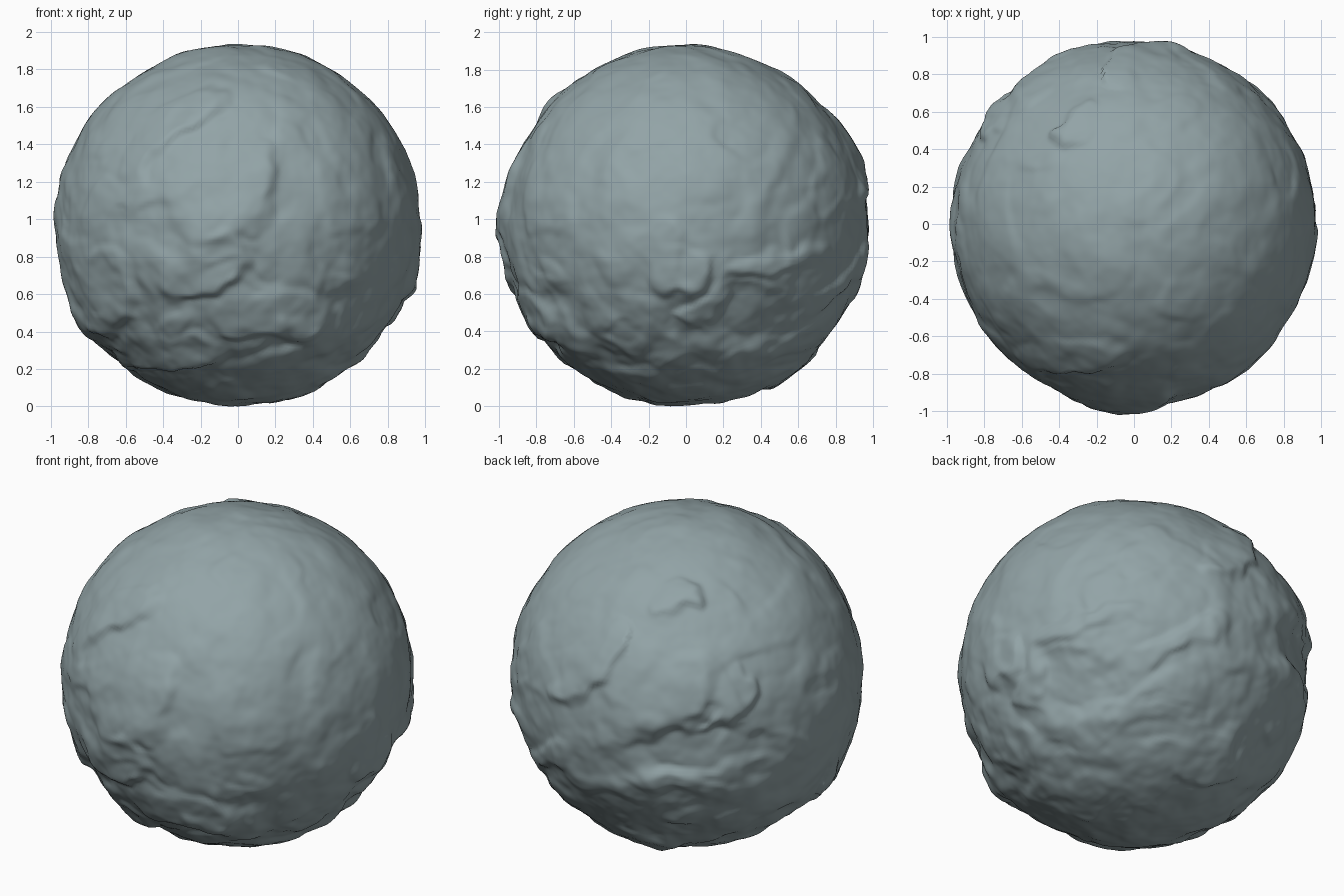
import bpy
import bmesh
import math
import random
from mathutils import Vector, noise

cube = bpy.data.objects.get("Cube")
if cube:
    bpy.data.objects.remove(cube)

random.seed(4)
CORE = Vector((0.971, 0.97, 0.959))


def smooth(t):
    t = max(0.0, min(1.0, t))
    return t * t * (3 - 2 * t)


def axes(azimuth, elevation):
    """Right, up and outward axes for one side of the boulder."""
    a, e = math.radians(azimuth), math.radians(elevation)
    out = Vector((math.cos(a) * math.cos(e), math.sin(a) * math.cos(e), math.sin(e)))
    right = Vector((-math.sin(a), math.cos(a), 0))
    return right, out.cross(right), out


SIDES = {
    "front": axes(-90, 0),
    "right": axes(0, 0),
    "top": axes(-90, 90),
    "back_left": axes(135, 30),
    "back_right": axes(45, -30),
}

# Raised slabs: side, centre across, centre up, half width, half height
SLABS = [
    ("front", -0.1, 0.2, 0.3, 0.26),
    ("front", -0.22, -0.2, 0.24, 0.17),
    ("front", 0.17, -0.46, 0.3, 0.12),
    ("front", -0.75, -0.35, 0.2, 0.22),
    ("front", -0.4, -0.68, 0.3, 0.1),
    ("right", -0.05, -0.25, 0.16, 0.13),
    ("top", -0.35, -0.7, 0.26, 0.1),
    ("back_left", -0.16, 0.35, 0.15, 0.11),
    ("back_left", -0.3, -0.16, 0.28, 0.22),
    ("back_left", 0.06, -0.2, 0.14, 0.18),
    ("back_right", 0.43, -0.5, 0.18, 0.14),
    ("back_right", 0.58, 0.65, 0.14, 0.14),
]

# Narrow ridges: side, centre across, centre up, half length, tilt
RIDGES = [
    ("front", 0.35, -0.66, 0.28, 25),
    ("right", 0.1, -0.45, 0.18, 50),
    ("right", 0.5, -0.2, 0.25, 10),
    ("right", -0.62, -0.58, 0.15, -40),
    ("back_left", -0.2, -0.66, 0.26, -20),
    ("back_right", 0.35, 0.16, 0.24, 20),
]

# Sunken patches, laid out like the slabs
HOLLOWS = [
    ("right", 0.35, -0.5, 0.22, 0.14),
    ("back_left", -0.1, -0.5, 0.45, 0.09),
]


def feature(side, u, v, w, h, relief, soft, tilt=0, slope=0):
    return SIDES[side], u, v, w, h, math.radians(tilt), relief, soft, slope


# Slabs rise towards a lower right lip and blend in at the upper left
features = [feature(*slab, 0.03, 0.35, slope=0.4) for slab in SLABS]
features += [feature(*hollow, -0.025, 0.6) for hollow in HOLLOWS]
features += [feature(side, u, v, length, 0.055, 0.02, 1, tilt)
             for side, u, v, length, tilt in RIDGES]

# Small chips scattered round the lower half
for i in range(36):
    frame = axes(i * 137.5, random.uniform(-55, 15))
    features.append((frame, 0, 0, random.uniform(0.08, 0.16), random.uniform(0.04, 0.08),
                     random.uniform(-0.7, 0.7), random.uniform(-0.012, 0.012), 0.8, 0))


def carved_relief(d):
    """Summed height of slabs, ridges, hollows and chips in direction d."""
    # Wobble the lookup so that the outlines are irregular
    wobble = noise.noise_vector(d * 4.5) * 0.07 + noise.noise_vector(d * 11) * 0.03
    d = (d + wobble).normalized()
    total = 0.0
    for (right, up, out), u, v, w, h, tilt, relief, soft, slope in features:
        if d.dot(out) < 0.1:
            continue
        x, y = d.dot(right) * CORE.x - u, d.dot(up) * CORE.x - v
        c, s = math.cos(tilt), math.sin(tilt)
        x, y = (x * c + y * s) / w, (y * c - x * s) / h
        r = (abs(x) ** 3 + abs(y) ** 3) ** (1 / 3)
        rise = max(0, 1 - slope + slope * (x - y))
        total += relief * min(rise, 1) * smooth((1 + soft / 2 - r) / soft)
    return total


def rough_relief(d):
    """Broad swells, cracked ledges and fine pitting."""
    lower = smooth(0.55 - 0.7 * d.z)
    swell = noise.noise(d * 1.8) * 0.01
    warped = d + noise.noise_vector(d * 3) * 0.12
    ledge = smooth(noise.noise(warped * 4.2) * 2 + 0.5) * 0.014
    pits = noise.noise(d * 9) * 0.007 + noise.noise(d * 19) * 0.0025
    return swell + (ledge + pits) * (0.6 + 0.45 * lower)


# Boulder body
mesh = bpy.data.meshes.new("boulder")
boulder = bpy.data.objects.new("boulder", mesh)
bpy.context.collection.objects.link(boulder)
bm = bmesh.new()
bmesh.ops.create_icosphere(bm, subdivisions=7, radius=1)
for vert in bm.verts:
    d = vert.co.normalized()
    vert.co = d * CORE + d * (rough_relief(d) + carved_relief(d))

# Rest the lowest point on the ground
ground = min(v.co.z for v in bm.verts)
bmesh.ops.translate(bm, verts=bm.verts, vec=(0, 0, -ground))
for face in bm.faces:
    face.smooth = True
bm.to_mesh(mesh)
bm.free()

# Stone colour
stone = bpy.data.materials.new("blue grey stone")
stone.use_nodes = True
colour = (0.29, 0.37, 0.385, 1)
stone.diffuse_color = colour
stone.node_tree.nodes["Principled BSDF"].inputs["Base Color"].default_value = colour
mesh.materials.append(stone)
